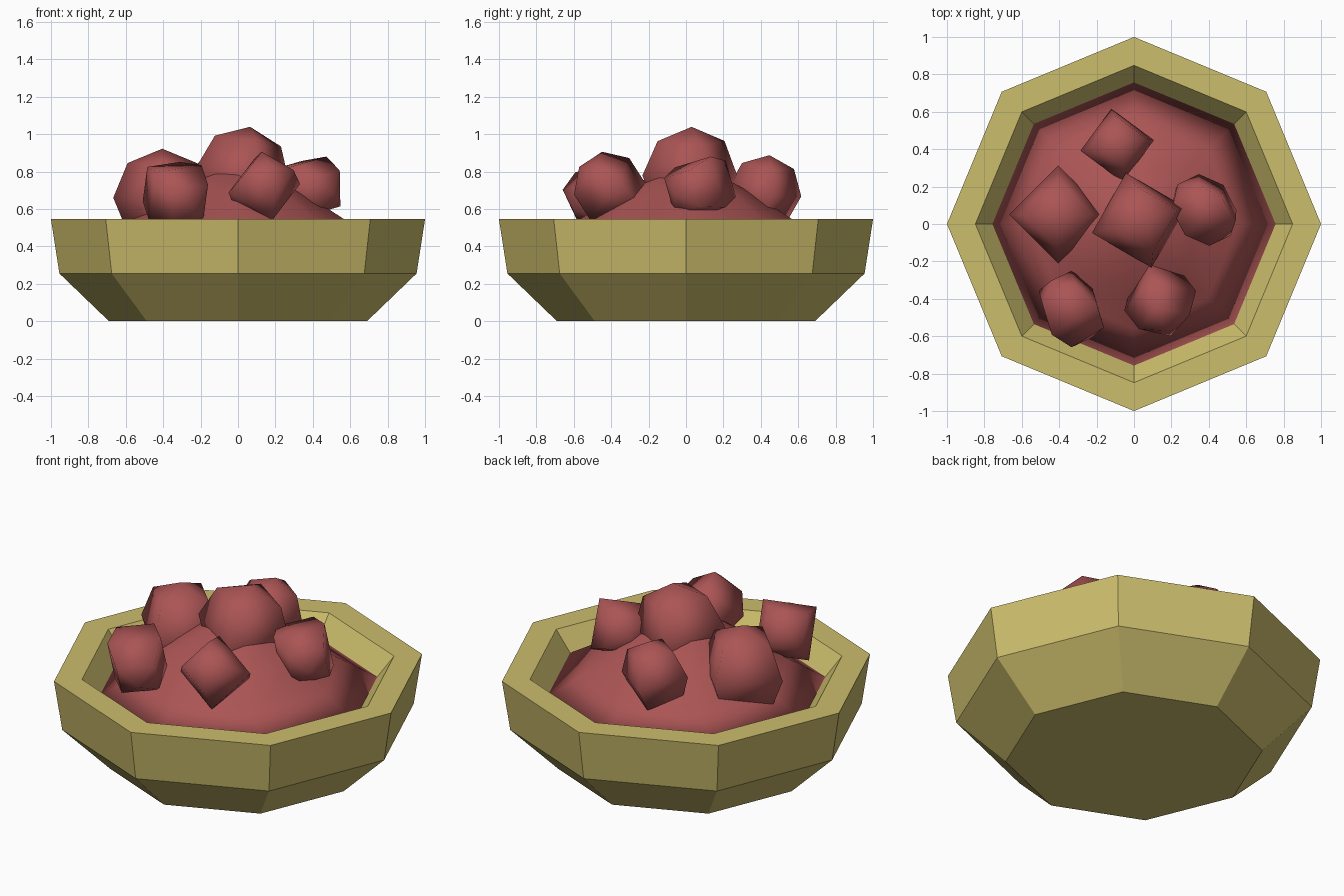
import bpy, bmesh, math
from mathutils import Vector, Matrix

if "Cube" in bpy.data.objects:
    bpy.data.objects.remove(bpy.data.objects["Cube"])


def material(name, rgb):
    m = bpy.data.materials.new(name)
    m.diffuse_color = (*rgb, 1)
    m.use_nodes = True
    m.node_tree.nodes["Principled BSDF"].inputs["Base Color"].default_value = m.diffuse_color
    return m


def add_object(name, bm, mat, smooth):
    bmesh.ops.recalc_face_normals(bm, faces=bm.faces[:])
    for f in bm.faces:
        f.smooth = smooth
    me = bpy.data.meshes.new(name)
    bm.to_mesh(me)
    bm.free()
    me.materials.append(mat)
    ob = bpy.data.objects.new(name, me)
    bpy.context.collection.objects.link(ob)
    return ob


def lathe(name, profile, mat, sides=8, smooth=False):
    """Turn (radius, z) points round the z axis; radius 0 makes a pole."""
    bm = bmesh.new()
    rings = []
    for r, z in profile:
        if r == 0:
            rings.append([bm.verts.new((0, 0, z))] * sides)
        else:
            rings.append([bm.verts.new((r * math.cos(2 * math.pi * i / sides),
                                        r * math.sin(2 * math.pi * i / sides), z))
                          for i in range(sides)])
    for a, b in zip(rings, rings[1:]):
        for i in range(sides):
            j = (i + 1) % sides
            bm.faces.new(list(dict.fromkeys([a[i], a[j], b[j], b[i]])))
    # flat caps where the profile ends away from the axis
    for ring in (rings[0], rings[-1]):
        if ring[0] is not ring[1]:
            bm.faces.new(ring)
    return add_object(name, bm, mat, smooth)


def berry(name, centre, radius, axis, side):
    """Four-sided ball: axis runs pole to pole, side points at one corner."""
    a = Vector(axis).normalized()
    u = Vector(side)
    u = (u - a * u.dot(a)).normalized()
    v = a.cross(u)
    frame = Matrix((u, v, a)).transposed().to_4x4()
    bm = bmesh.new()
    bmesh.ops.create_uvsphere(bm, u_segments=4, v_segments=4, radius=radius)
    ob = add_object(name, bm, red, True)
    ob.matrix_world = Matrix.Translation(centre) @ frame


wood = material("bowl_yellow", (0.60, 0.51, 0.15))
red = material("berry_red", (0.41, 0.09, 0.09))

# Bowl: outer wall, rim, inner wall and floor
lathe("bowl", [(0.69, 0), (0.955, 0.255), (1.0, 0.545),
               (0.848, 0.545), (0.757, 0.43), (0.58, 0.15)], wood)

# Heaped filling
lathe("filling", [(0.757, 0.43), (0.56, 0.55), (0.36, 0.68),
                  (0.17, 0.785), (0, 0.82)], red, smooth=True)

# Berries on top
berry("berry_centre", (0.025, 0.02, 0.78), 0.262, (0.04, 0.01, 0.26), (0.96, 0.26, -0.1))
berry("berry_left", (-0.405, 0.05, 0.66), 0.262, (0, 0, 1), (1, 0, 0))
berry("berry_right", (0.375, 0.075, 0.715), 0.20, (-0.70, 0.68, 0.18), (0.52, 0.67, -0.54))
berry("berry_back", (-0.09, 0.42, 0.69), 0.20, (0.1, 0.13, 0.98), (0.95, 0.15, 0))
berry("berry_front_right", (0.14, -0.41, 0.71), 0.20, (0.15, -0.8, 0.57), (0.98, 0.27, 0.12))
berry("berry_front_left", (-0.335, -0.455, 0.685), 0.205, (-0.52, 0.74, 0.42), (-0.51, -0.66, 0.54))
